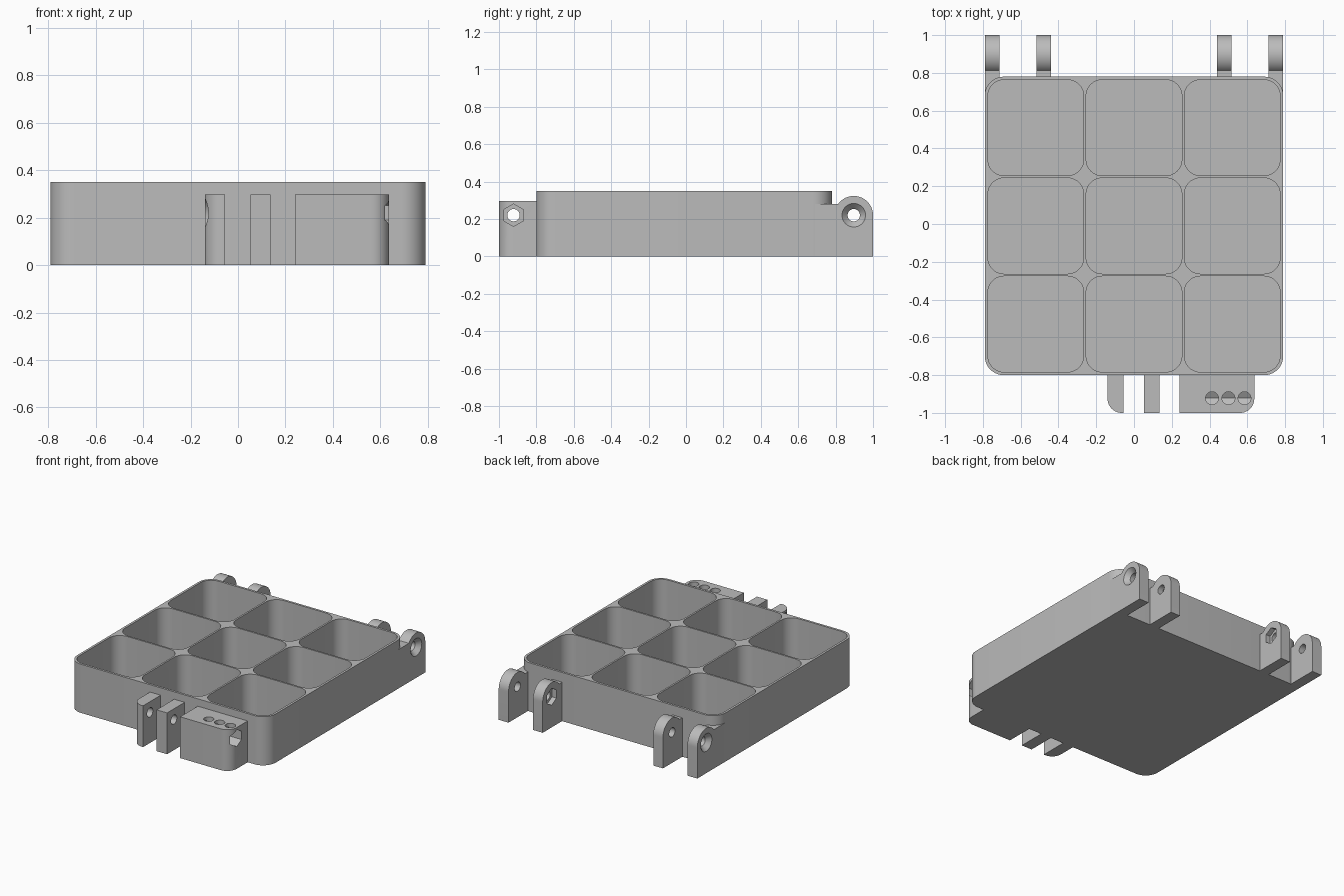
import bpy, bmesh
from math import sin, cos, pi, tau

cube = bpy.data.objects.get("Cube")
if cube:
    bpy.data.objects.remove(cube, do_unlink=True)

GREY = (0.5, 0.5, 0.5, 1)
mat = bpy.data.materials.new("plain grey")
mat.use_nodes = True
mat.diffuse_color = GREY
mat.node_tree.nodes["Principled BSDF"].inputs["Base Color"].default_value = GREY

parts = []


def solid(name, rings):
    """Closed solid skinned through rings of equal length."""
    bm = bmesh.new()
    loops = [[bm.verts.new(p) for p in ring] for ring in rings]
    n = len(loops[0])
    bm.faces.new(loops[0])
    bm.faces.new(loops[-1])
    for a, b in zip(loops, loops[1:]):
        for i in range(n):
            j = (i + 1) % n
            bm.faces.new((a[i], a[j], b[j], b[i]))
    bmesh.ops.recalc_face_normals(bm, faces=bm.faces)
    mesh = bpy.data.meshes.new(name)
    bm.to_mesh(mesh)
    bm.free()
    mesh.materials.append(mat)
    ob = bpy.data.objects.new(name, mesh)
    bpy.context.collection.objects.link(ob)
    return ob


def prism_z(name, outline, z0, z1):
    return solid(name, [[(x, y, z) for x, y in outline] for z in (z0, z1)])


def prism_x(name, outline, x0, x1):
    return solid(name, [[(x, y, z) for y, z in outline] for x in (x0, x1)])


def ring(cx, cy, r, n=40):
    return [(cx + r * sin(tau * i / n), cy + r * cos(tau * i / n)) for i in range(n)]


def rounded_rect(x0, x1, y0, y1, radii, steps=10):
    """Corner radii run: front +x, back +x, back -x, front -x."""
    corners = ((x1, y0, -1, 1), (x1, y1, -1, -1), (x0, y1, 1, -1), (x0, y0, 1, 1))
    pts = []
    for k, ((x, y, sx, sy), r) in enumerate(zip(corners, radii)):
        if r == 0:
            pts.append((x, y))
            continue
        for i in range(steps + 1):
            a = (k - 1 + i / steps) * pi / 2
            pts.append((x + sx * r + r * cos(a), y + sy * r + r * sin(a)))
    return pts


def cut(ob, cutters):
    for c in cutters:
        c.hide_render = True
        mod = ob.modifiers.new("cut", "BOOLEAN")
        mod.operation, mod.solver, mod.object = "DIFFERENCE", "EXACT", c
    bpy.context.view_layer.update()
    deps = bpy.context.evaluated_depsgraph_get()
    mesh = bpy.data.meshes.new_from_object(ob.evaluated_get(deps))
    ob.modifiers.clear()
    ob.data = mesh
    for c in cutters:
        bpy.data.objects.remove(c, do_unlink=True)
    parts.append(ob)


BORE, SINK, HEX = 0.033, 0.063, 0.06


def bore(y, z, x0, x1):
    return prism_x("bore_cutter", ring(y, z, BORE), x0, x1)


def hex_pocket(y, z, x0, x1):
    return prism_x("hex_cutter", ring(y, z, HEX, 6), x0, x1)


def countersink(y, z, face_x, side):
    """Cone opening on a face that points along side (+1 or -1) in x."""
    sections = ((0.01, SINK), (0, SINK), (-0.032, BORE))
    return solid("sink_cutter", [[(face_x + side * d, a, b) for a, b in ring(y, z, r)]
                                 for d, r in sections])


# Tray with a three by three grid of rounded pockets
MID_Y, PITCH, HALF = -0.01, 0.52, 0.2535


def pocket(i, j):
    x, y = i * PITCH, MID_Y + j * PITCH
    return prism_z("pocket_cutter",
                   rounded_rect(x - HALF, x + HALF, y - HALF, y + HALF, [0.085] * 4), 0.02, 0.4)


tray = prism_z("tray", rounded_rect(-0.79, 0.79, -0.8, 0.78, [0.1] * 4), 0, 0.35)
cut(tray, [pocket(i, j) for i in (-1, 0, 1) for j in (-1, 0, 1)])

# Back hinge lugs: round-topped plates with a low shoulder against the tray
HY, HZ, HR, SHOULDER = 0.897, 0.22, 0.103, 0.28


def lug_profile(start):
    arc = []
    for i in range(25):
        a = i / 24 * (pi - 0.622)
        arc.append((HY + HR * cos(a), HZ + HR * sin(a)))
    return [(start, 0), (HY + HR, 0)] + arc + [(start, SHOULDER)]


for side, label in ((1, "left"), (-1, "right")):
    outer = prism_x(f"outer_hinge_lug_{label}", lug_profile(0.69), side * 0.712, side * 0.79)
    cut(outer, [bore(HY, HZ, side * 0.6, side * 0.9),
                countersink(HY, HZ, side * 0.79, side), pocket(side, 1)])
    inner = prism_x(f"inner_hinge_lug_{label}", lug_profile(0.775), side * 0.44, side * 0.517)
    cut(inner, [bore(HY, HZ, side * 0.3, side * 0.6),
                hex_pocket(HY, HZ, side * 0.4, side * 0.475)])

# Front latch: two plates and a block sharing one bolt line
FY, FZ, TOP, CORNER = -0.922, 0.22, 0.297, 0.075


def latch(name, x0, x1, radii):
    return prism_z(name, rounded_rect(x0, x1, -1, -0.795, radii), 0, TOP)


end_plate = latch("latch_end_plate", -0.14, -0.055, (0, 0, 0, CORNER))
cut(end_plate, [bore(FY, FZ, -0.3, 0), countersink(FY, FZ, -0.14, -1)])

middle_plate = latch("latch_middle_plate", 0.052, 0.136, (0, 0, 0, 0))
cut(middle_plate, [bore(FY, FZ, 0, 0.2)])

block = latch("latch_block", 0.24, 0.637, (CORNER, 0, 0, 0))
vents = [prism_z("vent_cutter", ring(x, FY, 0.034), FZ, 0.4) for x in (0.413, 0.5, 0.585)]
cut(block, [bore(FY, FZ, 0.2, 0.7), hex_pocket(FY, FZ, 0.36, 0.7)] + vents)

# Smooth curved walls, keep edges crisp
bpy.ops.object.select_all(action="DESELECT")
for ob in parts:
    ob.select_set(True)
bpy.context.view_layer.objects.active = tray
bpy.ops.object.shade_smooth_by_angle(angle=pi / 6)
